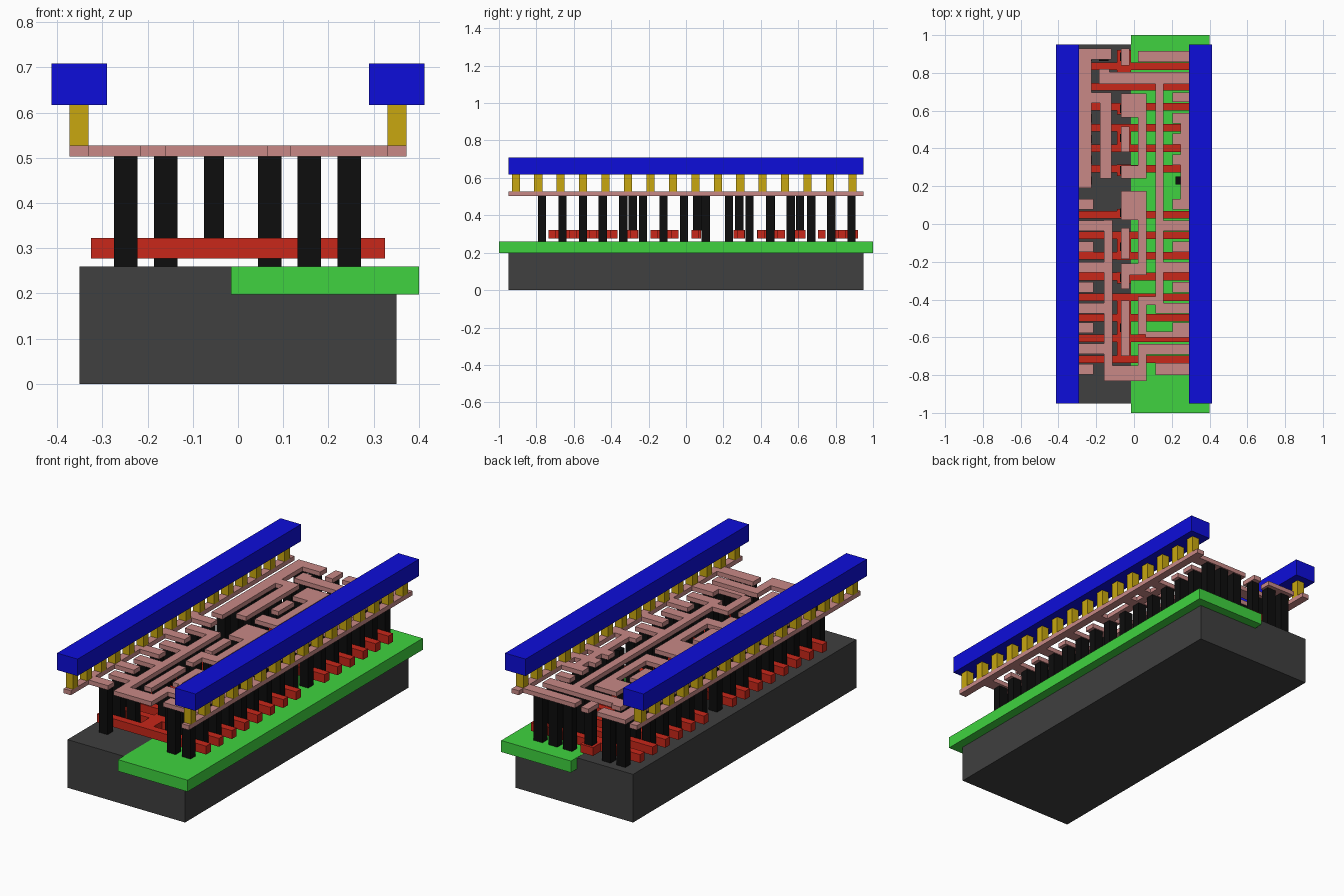
import bpy, bmesh

if "Cube" in bpy.data.objects:
    bpy.data.objects.remove(bpy.data.objects["Cube"])

def mat(name, c):
    m = bpy.data.materials.new(name)
    m.diffuse_color = (*c, 1)
    m.use_nodes = True
    m.node_tree.nodes["Principled BSDF"].inputs["Base Color"].default_value = m.diffuse_color
    return m

DARK = mat("dark_grey", (0.05, 0.05, 0.05))
GREEN = mat("green", (0.05, 0.65, 0.05))
RED = mat("red", (0.58, 0.02, 0.01))
BLACK = mat("black", (0.004, 0.004, 0.004))
PINK = mat("pink", (0.58, 0.25, 0.24))
GOLD = mat("gold", (0.58, 0.39, 0.005))
BLUE = mat("blue", (0.004, 0.004, 0.7))

def finish(bm, name, m):
    bmesh.ops.recalc_face_normals(bm, faces=bm.faces)
    me = bpy.data.meshes.new(name)
    bm.to_mesh(me)
    bm.free()
    me.materials.append(m)
    ob = bpy.data.objects.new(name, me)
    bpy.context.collection.objects.link(ob)

def boxes(name, rects, z0, z1, m):
    """Separate boxes (x0, x1, y0, y1) in one object."""
    bm = bmesh.new()
    for x0, x1, y0, y1 in rects:
        vs = bmesh.ops.create_cube(bm, size=1)["verts"]
        for v in vs:
            v.co.x = x1 if v.co.x > 0 else x0
            v.co.y = y1 if v.co.y > 0 else y0
            v.co.z = z1 if v.co.z > 0 else z0
    finish(bm, name, m)

def layer(name, rects, z0, z1, m):
    """Merged outline of overlapping rectangles, extruded to a slab."""
    xs = sorted({round(v, 4) for r in rects for v in r[:2]})
    ys = sorted({round(v, 4) for r in rects for v in r[2:]})
    bm = bmesh.new()
    for xa, xb in zip(xs, xs[1:]):
        for ya, yb in zip(ys, ys[1:]):
            cx, cy = (xa + xb) / 2, (ya + yb) / 2
            if any(r[0] < cx < r[1] and r[2] < cy < r[3] for r in rects):
                bm.faces.new([bm.verts.new((x, y, z0)) for x, y in
                              ((xa, ya), (xb, ya), (xb, yb), (xa, yb))])
    bmesh.ops.remove_doubles(bm, verts=bm.verts, dist=1e-5)
    ext = bmesh.ops.extrude_face_region(bm, geom=bm.faces[:], use_keep_orig=True)
    for v in ext["geom"]:
        if isinstance(v, bmesh.types.BMVert):
            v.co.z = z1
    bmesh.ops.recalc_face_normals(bm, faces=bm.faces)
    bmesh.ops.dissolve_limit(bm, angle_limit=0.01, verts=bm.verts, edges=bm.edges)
    finish(bm, name, m)

def around(pts, w, d):
    return [(x - w / 2, x + w / 2, y - d / 2, y + d / 2) for x, y in pts]

# Base block and the well let into its right half
boxes("substrate", [(-.35, .35, -.95, .95)], 0, .259, DARK)
boxes("well", [(-.015, .40, -1, 1)], .198, .26, GREEN)

# Gate bars with centre pads
gate_y = [.835, .727, .62, .51, .402, .292] + [.05 - .1093 * i for i in range(8)]
gates = [(-.325, .325, y - .02, y + .02) for y in gate_y]
pads = [(.80, .92), (.58, .64), (.38, .53), (.255, .315), (.03, .08),
        (-.19, -.045), (-.315, -.255), (-.735, -.37)]
gates += [(-.09, -.015, a, b) for a, b in pads]
layer("gates", gates, .277, .322, RED)

# Contact pillars: left and right rows down to the base, centre ones onto the gates
rows = [.885, .777, .67, .56, .45, .34, .23, .105,
        -.01, -.12, -.23, -.335, -.445, -.55, -.66, -.77]
left, right = [], []
for i, y in enumerate(rows):
    both = i in (0, 2, 8, 10, 12, 14)
    left += [(x, y) for x in (-.248, -.16) if both or (x == -.16) == (i == 1)]
    cols = (.07, .157, .246) if i in (0, 1, 14) else \
        (.157, .246) if i in (8, 10, 12, 15) else (.246,)
    right += [(x, y) for x in cols]
boxes("base_contacts", around(left + right, .052, .044), .255, .504, BLACK)
gate_contacts = [(-.053, y) for y in (.885, .61, .455, .285, .06, -.12, -.285, -.55)]
boxes("gate_contacts", around(gate_contacts, .044, .044), .32, .504, BLACK)

# Lower metal: side rails and fingers
rails = [(-.373, -.33, -.95, .95), (.33, .373, -.95, .95)]
fingers = [(-.35, -.215, y - .028, y + .028) for y in (.105, -.12, -.335, -.55, -.77)]
fingers += [(.205, .35, y - .028, y + .028)
            for y in (.56, .45, .34, .105, -.12, -.335, -.55)]
fingers += [(.115, .35, -.80, -.735), (.02, .35, .857, .915)]
# Left routing
wires = [
    (-.29, -.225, .19, .93), (-.29, -.12, .87, .93), (-.29, -.12, .64, .695),
    (-.18, -.12, .24, .64), (-.16, -.115, -.83, .02), (-.16, .065, -.83, -.75),
]
wires += [(-.29, -.115, y - .028, y + .028) for y in (-.01, -.23, -.445, -.66)]
# Centre routing
wires += [
    (-.18, .29, .74, .805), (-.185, -.13, .74, .82), (-.07, -.025, .84, .93),
    (-.07, .065, .565, .69), (.02, .065, .24, .69), (-.07, .065, .24, .31),
    (-.07, -.025, .38, .515), (-.07, .065, .02, .175), (.02, .065, -.27, .175),
    (-.03, .065, -.27, -.21), (-.07, -.025, -.345, -.21), (-.07, -.025, -.185, -.02),
    (-.07, -.025, -.70, -.405), (.02, .065, -.83, -.66),
]
# Right routing
wires += [
    (.113, .155, -.43, .75), (.02, .155, -.43, -.385), (.02, .065, -.585, -.385),
    (.245, .29, .10, .56), (.02, .29, -.69, -.635), (.06, .29, -.60, -.57),
    (.205, .29, .645, .695),
]
wires += [(.113, .29, y - .028, y + .028) for y in (-.01, -.23, -.445)]
layer("lower_metal", rails + fingers + wires, .503, .527, PINK)

# Vias and upper rails, mirrored left and right
vias = [(s * .3515, -.91 + .12 * i) for s in (-1, 1) for i in range(16)]
boxes("vias", around(vias, .043, .043), .527, .617, GOLD)
boxes("upper_rails", [(-.412, -.29, -.95, .95), (.29, .412, -.95, .95)], .617, .708, BLUE)
